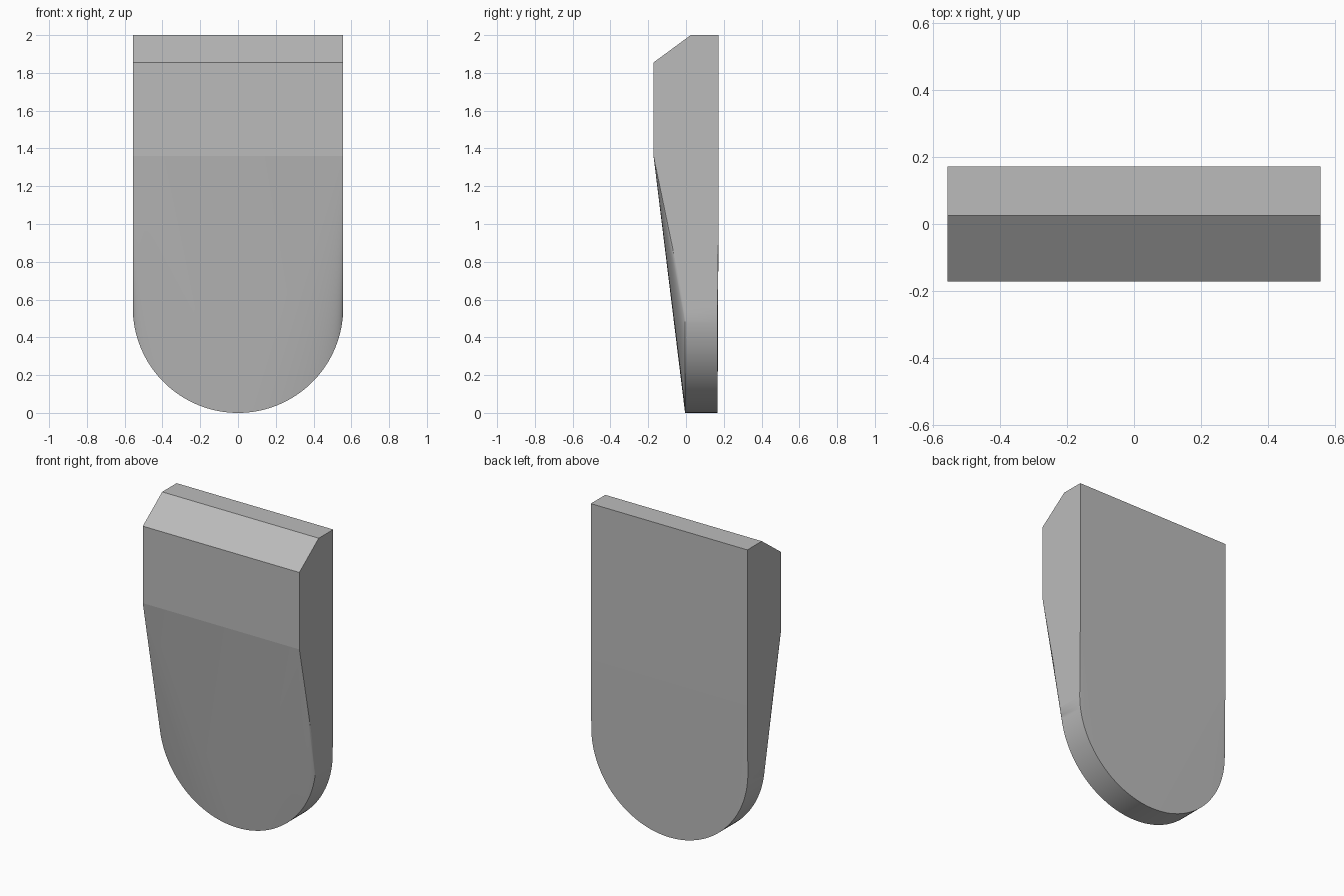
import bpy, bmesh, math

cube = bpy.data.objects.get("Cube")
if cube:
    bpy.data.objects.remove(cube, do_unlink=True)

HALF = 0.557        # half width, also the radius of the rounded end
FRONT, BACK = -0.172, 0.172
TIP_FRONT, TIP_BACK = -0.005, 0.167
TAPER_Z = 1.36
SEGMENTS = 64

# Single grey material
grey = bpy.data.materials.new("grey")
grey.use_nodes = True
colour = (0.5, 0.5, 0.5, 1)
grey.diffuse_color = colour
grey.node_tree.nodes["Principled BSDF"].inputs["Base Color"].default_value = colour

bm = bmesh.new()

# Upper block: side profile (y, z) repeated on both sides
profile = [(FRONT, TAPER_Z), (FRONT, 1.855), (0.025, 2.0), (BACK, 2.0), (BACK, 1.0)]
for x in (-HALF, HALF):
    for y, z in profile:
        bm.verts.new((x, y, z))

# Rounded lower end: two half circles, front and back
for y in (TIP_FRONT, TIP_BACK):
    for i in range(SEGMENTS + 1):
        a = math.pi * i / SEGMENTS
        bm.verts.new((HALF * math.cos(a), y, HALF * (1 - math.sin(a))))

# The body is the convex skin over both, which forms the tapering front
bmesh.ops.convex_hull(bm, input=bm.verts[:])
bmesh.ops.dissolve_limit(bm, angle_limit=math.radians(0.05),
                         verts=bm.verts[:], edges=bm.edges[:])
bmesh.ops.recalc_face_normals(bm, faces=bm.faces[:])

# Smooth the curved rim and tapered front, keep flat panels and creases crisp
for f in bm.faces:
    low = min(v.co.z for v in f.verts) < HALF + 0.01
    f.smooth = low and f.normal.y < 0.9 and abs(f.normal.x) < 0.9999
for e in bm.edges:
    crease = all(abs(v.co.z - TAPER_Z) < 0.001 for v in e.verts)
    e.smooth = not crease and e.calc_face_angle(0) < math.radians(25)

mesh = bpy.data.meshes.new("tapered_body")
bm.to_mesh(mesh)
bm.free()
mesh.materials.append(grey)
body = bpy.data.objects.new("tapered_body", mesh)
bpy.context.collection.objects.link(body)
